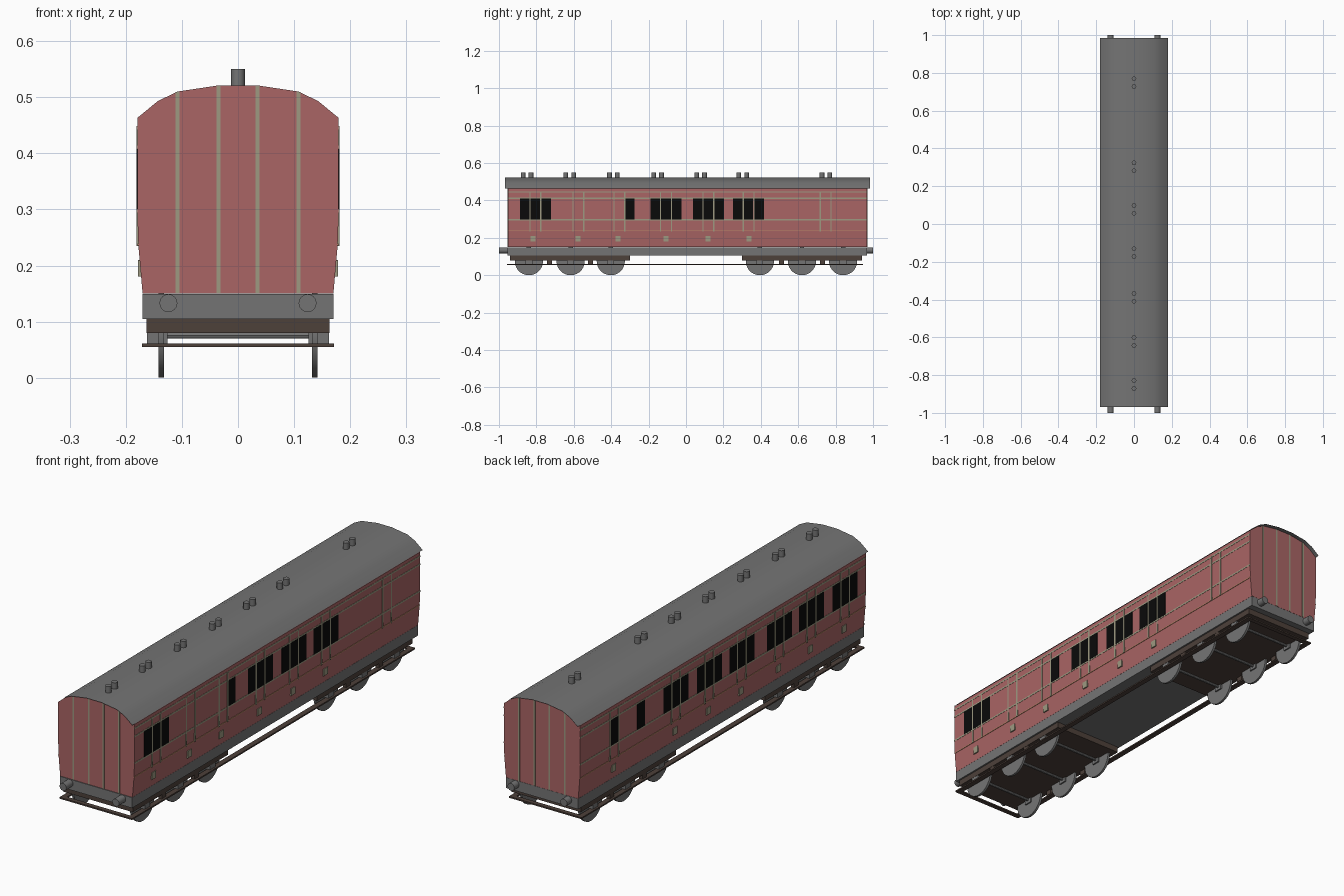
import bpy, bmesh, math
from mathutils import Matrix, Vector

if "Cube" in bpy.data.objects:
    bpy.data.objects.remove(bpy.data.objects["Cube"])


def material(name, rgb):
    m = bpy.data.materials.new(name)
    m.diffuse_color = (*rgb, 1)
    m.use_nodes = True
    m.node_tree.nodes["Principled BSDF"].inputs["Base Color"].default_value = m.diffuse_color
    return m


RED = material("coach_red", (0.40, 0.13, 0.13))
GREY = material("mid_grey", (0.175, 0.175, 0.175))
BROWN = material("dark_brown", (0.075, 0.052, 0.042))
BEIGE = material("lining_beige", (0.34, 0.32, 0.22))
TAN = material("waist_tan", (0.50, 0.25, 0.14))
BLACK = material("window_black", (0.003, 0.003, 0.003))


def finish(name, bm, mat, smooth=False):
    mesh = bpy.data.meshes.new(name)
    bm.to_mesh(mesh)
    bm.free()
    mesh.materials.append(mat)
    ob = bpy.data.objects.new(name, mesh)
    bpy.context.collection.objects.link(ob)
    if smooth:
        bpy.ops.object.select_all(action='DESELECT')
        ob.select_set(True)
        bpy.context.view_layer.objects.active = ob
        bpy.ops.object.shade_smooth_by_angle(angle=math.radians(35))
    return ob


def boxes(name, mat, spans):
    """Each span is (x0, x1, y0, y1, z0, z1)."""
    bm = bmesh.new()
    for x0, x1, y0, y1, z0, z1 in spans:
        mat4 = Matrix.Translation(((x0 + x1) / 2, (y0 + y1) / 2, (z0 + z1) / 2))
        mat4 = mat4 @ Matrix.Diagonal((abs(x1 - x0), abs(y1 - y0), abs(z1 - z0), 1))
        bmesh.ops.create_cube(bm, size=1, matrix=mat4)
    return finish(name, bm, mat)


def cylinders(name, mat, axis, radius, depth, centres, sides):
    rot = {'X': Matrix.Rotation(math.pi / 2, 4, 'Y'),
           'Y': Matrix.Rotation(math.pi / 2, 4, 'X'),
           'Z': Matrix.Identity(4)}[axis]
    bm = bmesh.new()
    for c in centres:
        bmesh.ops.create_cone(bm, cap_ends=True, segments=sides, radius1=radius,
                              radius2=radius, depth=depth,
                              matrix=Matrix.Translation(c) @ rot)
    return finish(name, bm, mat, smooth=True)


Y0, Y1 = -0.953, 0.968

# Body: half profile mirrored, extruded along the length
half = [(0.170, 0.150), (0.1775, 0.235), (0.1795, 0.295), (0.1795, 0.463),
        (0.143, 0.493), (0.108, 0.510), (0.035, 0.521)]
profile = half + [(-x, z) for x, z in reversed(half)]
bm = bmesh.new()
face = bm.faces.new([bm.verts.new((x, Y0, z)) for x, z in profile])
out = bmesh.ops.extrude_face_region(bm, geom=[face])
bmesh.ops.translate(bm, vec=Vector((0, Y1 - Y0, 0)),
                    verts=[v for v in out['geom'] if isinstance(v, bmesh.types.BMVert)])
bmesh.ops.recalc_face_normals(bm, faces=bm.faces)
finish("body", bm, RED)

# Roof: thin sheet overhanging both ends
arc = [(0.180, 0.465), (0.143, 0.495), (0.108, 0.512), (0.035, 0.523)]
arc = arc + [(-x, z) for x, z in reversed(arc)]
bm = bmesh.new()
rows = [[bm.verts.new((x, y, z)) for x, z in arc] for y in (-0.968, 0.985)]
for i in range(len(arc) - 1):
    bm.faces.new((rows[0][i], rows[1][i], rows[1][i + 1], rows[0][i + 1]))
bm.normal_update()
if sum(f.normal.z for f in bm.faces) < 0:
    bmesh.ops.reverse_faces(bm, faces=bm.faces)
finish("roof", bm, GREY, smooth=True)

# Roof vents in pairs
vents = [-0.85, -0.622, -0.388, -0.152, 0.078, 0.303, 0.748]
cylinders("roof_vents", GREY, 'Z', 0.0125, 0.035,
          [(0, y + d, 0.5325) for y in vents for d in (-0.021, 0.021)], 12)

# End lining strips
boxes("end_strips", BEIGE,
      [(x - 0.0035, x + 0.0035, *ys, 0.151, top)
       for x, top in ((-0.108, 0.509), (-0.035, 0.520), (0.035, 0.520), (0.108, 0.509))
       for ys in ((Y0 - 0.002, Y0 + 0.002), (Y1 - 0.002, Y1 + 0.002))])

# Side windows, door lines and steps; each side has its own layout
sides = {
    "right": dict(s=1, triples=[-0.805, -0.107, 0.12, 0.334], singles=[-0.30],
                  doors=[-0.805, -0.575, -0.356, -0.107, 0.12, 0.335, 0.746],
                  steps=[-0.818, -0.578, -0.364, -0.107, 0.118, 0.337]),
    "left": dict(s=-1, triples=[-0.812, -0.586, -0.371, -0.118, 0.10, 0.325],
                 singles=[0.559, 0.738],
                 doors=[-0.812, -0.586, -0.371, -0.118, 0.10, 0.325, 0.738],
                 steps=[-0.812, -0.586, -0.371, -0.118, 0.10, 0.325, 0.738]),
}
for side, d in sides.items():
    s = d["s"]
    panes = d["singles"] + [c + k * 0.058 for c in d["triples"] for k in (-1, 0, 1)]
    boxes(side + "_windows", BLACK,
          [(s * 0.176, s * 0.1808, y - 0.0255, y + 0.0255, 0.299, 0.409) for y in panes])
    boxes(side + "_door_lines", BEIGE,
          [(s * 0.175, s * 0.1812, y + e - 0.0035, y + e + 0.0035, 0.235, 0.445)
           for y in d["doors"] for e in (-0.029, 0.029)])
    boxes(side + "_lining", BEIGE,
          [(s * 0.176, s * 0.1805, Y0, Y1, z - 0.0035, z + 0.0035)
           for z in (0.297, 0.411, 0.445)])
    boxes(side + "_waist_line", TAN, [(s * 0.174, s * 0.1795, Y0, Y1, 0.2355, 0.2395)])
    boxes(side + "_door_steps", BEIGE,
          [(s * 0.171, s * 0.178, y - 0.014, y + 0.014, 0.180, 0.210) for y in d["steps"]])

# Underframe and buffers
boxes("underframe", GREY, [(-0.17, 0.17, Y0 - 0.002, Y1, 0.105, 0.1495)])
cylinders("buffers", GREY, 'Y', 0.016, 0.06,
          [(x, y, 0.133) for x in (-0.124, 0.124) for y in (-0.97, 0.97)], 16)

# Bogie frames
boxes("bogie_frames", BROWN, [(-0.163, 0.163, -0.94, -0.30, 0.08, 0.106),
                              (-0.163, 0.163, 0.30, 0.94, 0.08, 0.106)])

# Wheels, axles and axle boxes
axle_y = [-0.84, -0.617, -0.402, 0.395, 0.62, 0.84]
cylinders("wheels", GREY, 'X', 0.0755, 0.010,
          [(x, y, 0.0755) for y in axle_y for x in (-0.137, 0.137)], 28)
cylinders("axles", GREY, 'X', 0.006, 0.27, [(0, y, 0.0755) for y in axle_y], 8)
boxes("axle_boxes", GREY,
      [(s * 0.126, s * 0.162, y - 0.018, y + 0.018, 0.06, 0.082)
       for y in axle_y for s in (-1, 1)])
boxes("footboard_hangers", BROWN,
      [(s * 0.146, s * 0.162, y - 0.014, y + 0.014, 0.06, 0.082)
       for y in (-0.73, -0.51, 0.51, 0.73) for s in (-1, 1)])

# Footboards along both sides, joined across the ends
boxes("footboards", BROWN,
      [(s * 0.148, s * 0.171, -0.957, 0.947, 0.055, 0.061) for s in (-1, 1)] +
      [(-0.148, 0.148, -0.957, -0.937, 0.055, 0.061),
       (-0.148, 0.148, 0.927, 0.947, 0.055, 0.061)])
